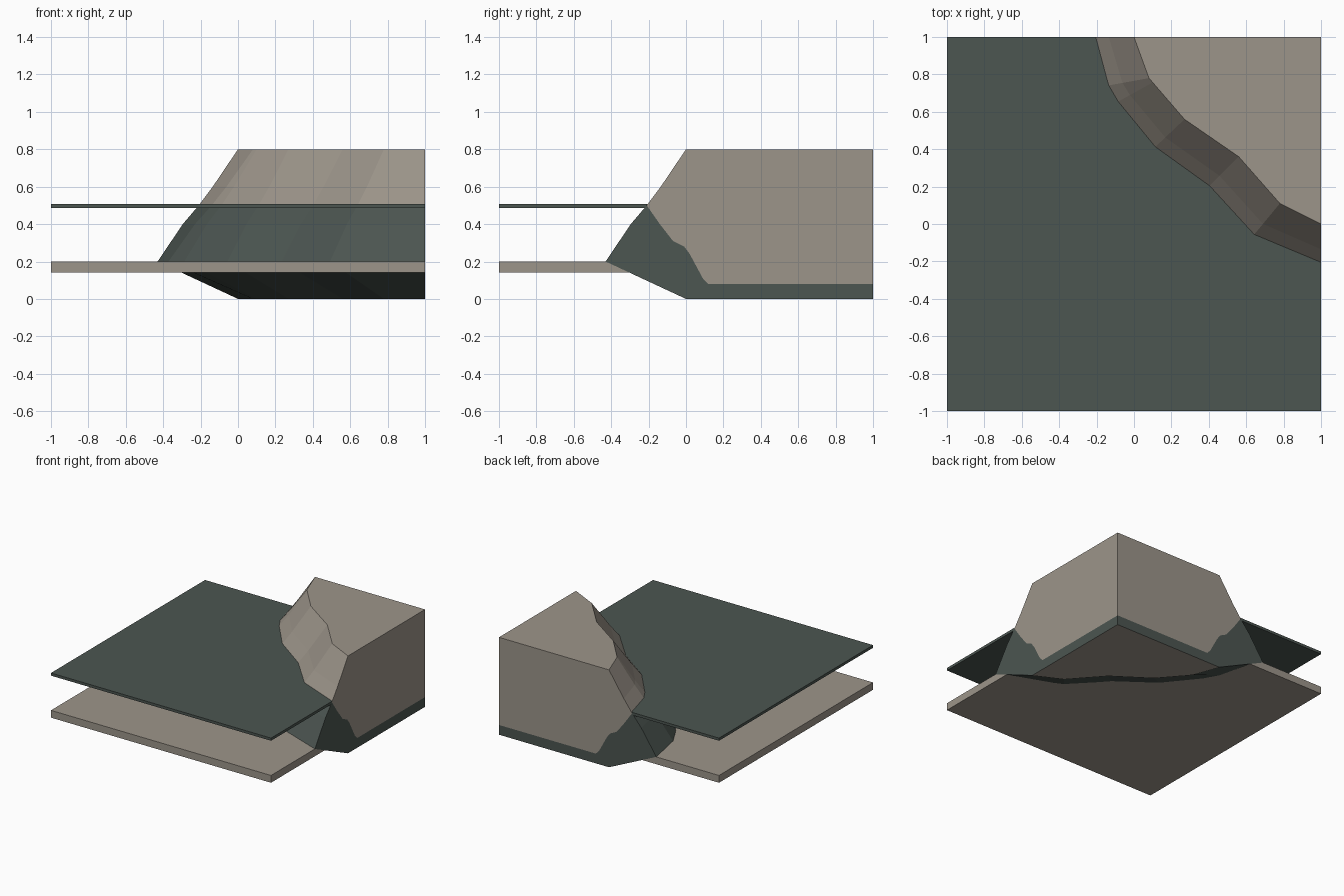
import bpy

if "Cube" in bpy.data.objects:
    bpy.data.objects.remove(bpy.data.objects["Cube"])


def material(name, rgb):
    m = bpy.data.materials.new(name)
    m.diffuse_color = (*rgb, 1)
    m.use_nodes = True
    m.node_tree.nodes["Principled BSDF"].inputs["Base Color"].default_value = m.diffuse_color
    return m


ROCK = material("warm grey rock", (0.335, 0.300, 0.255))
DEEP = material("dark green water", (0.072, 0.092, 0.082))

# Cliff top edge: x, y, then outward direction of the slope at that point
EDGE = [(0, 1, -1, 0), (0.08, 0.78, -1.05, -0.19), (0.10, 0.757, -0.9, -0.5),
        (0.27, 0.56, -0.76, -0.72), (0.56, 0.36, -0.76, -0.76),
        (0.78, 0.11, -0.67, -0.81), (1, 0, 0, -1)]
# Slope profile: height, outward offset
SLOPE = [(0.8, 0), (0.6, 0.135), (0.5, 0.21), (0.4, 0.295), (0.2, 0.43), (0, 0)]
# Painted boundary on the cut sides, from the waterline inwards
STAIN = [(-0.14, 0.40), (-0.07, 0.31), (-0.01, 0.28), (0.02, 0.24),
         (0.09, 0.11), (0.12, 0.08), (1, 0.08)]


def ring(z):
    """Shore outline at height z."""
    for (za, oa), (zb, ob) in zip(SLOPE, SLOPE[1:]):
        if zb <= z <= za:
            off = oa + (ob - oa) * (za - z) / (za - zb)
            return [(x + dx * off, y + dy * off, z) for x, y, dx, dy in EDGE]


def build(name, faces, recalc=False):
    """Mesh object from (material index, corner points) faces, welding points."""
    index, polys = {}, []
    for _, pts in faces:
        polys.append([index.setdefault(tuple(round(c, 5) for c in p), len(index))
                      for p in pts])
    me = bpy.data.meshes.new(name)
    me.from_pydata(list(index), [], polys)
    me.materials.append(ROCK)
    me.materials.append(DEEP)
    for poly, (mat, _) in zip(me.polygons, faces):
        poly.material_index = mat
    if recalc:
        import bmesh
        bm = bmesh.new()
        bm.from_mesh(me)
        bmesh.ops.recalc_face_normals(bm, faces=bm.faces)
        bm.to_mesh(me)
        bm.free()
    ob = bpy.data.objects.new(name, me)
    bpy.context.collection.objects.link(ob)
    return ob


# Corner cliff: sloped shore, rock above the waterline and dark below
faces = []
rings = [ring(z) for z, _ in SLOPE]
for k, (a, b) in enumerate(zip(rings, rings[1:])):
    for i in range(len(EDGE) - 1):
        faces.append((0 if k < 2 else 1, [a[i], b[i], b[i + 1], a[i + 1]]))
# Cliff top and underside
for r in (rings[0], rings[-1]):
    faces.append((0, r + [(1, 1, r[0][2])]))
# Two flat cut sides, each split into rock and dark stain
profile = [(-off, z) for z, off in SLOPE]
rock_side = [(1, 0.8)] + profile[:3] + STAIN
dark_side = profile[2:] + [(1, 0)] + STAIN[::-1]
for place in (lambda s, z: (1, s, z), lambda s, z: (s, 1, z)):
    faces.append((0, [place(*p) for p in rock_side]))
    faces.append((1, [place(*p) for p in dark_side]))
build("cliff_corner", faces, recalc=True)


def sheet(name, z0, z1, mat):
    """Flat plate fitted around the cliff."""
    def outline(z):
        return [(-1, 1, z), (-1, -1, z), (1, -1, z)] + ring(z)[::-1]
    lo, hi = outline(z0), outline(z1)
    fs = [(mat, hi), (mat, lo[::-1])]
    n = len(lo)
    for i in (n - 1, 0, 1, 2):  # outer walls only, the shore side meets the cliff
        j = (i + 1) % n
        fs.append((mat, [lo[i], lo[j], hi[j], hi[i]]))
    build(name, fs)


# Water surface and sea bed
sheet("water_surface", 0.485, 0.507, 1)
sheet("sea_bed", 0.14, 0.20, 0)
